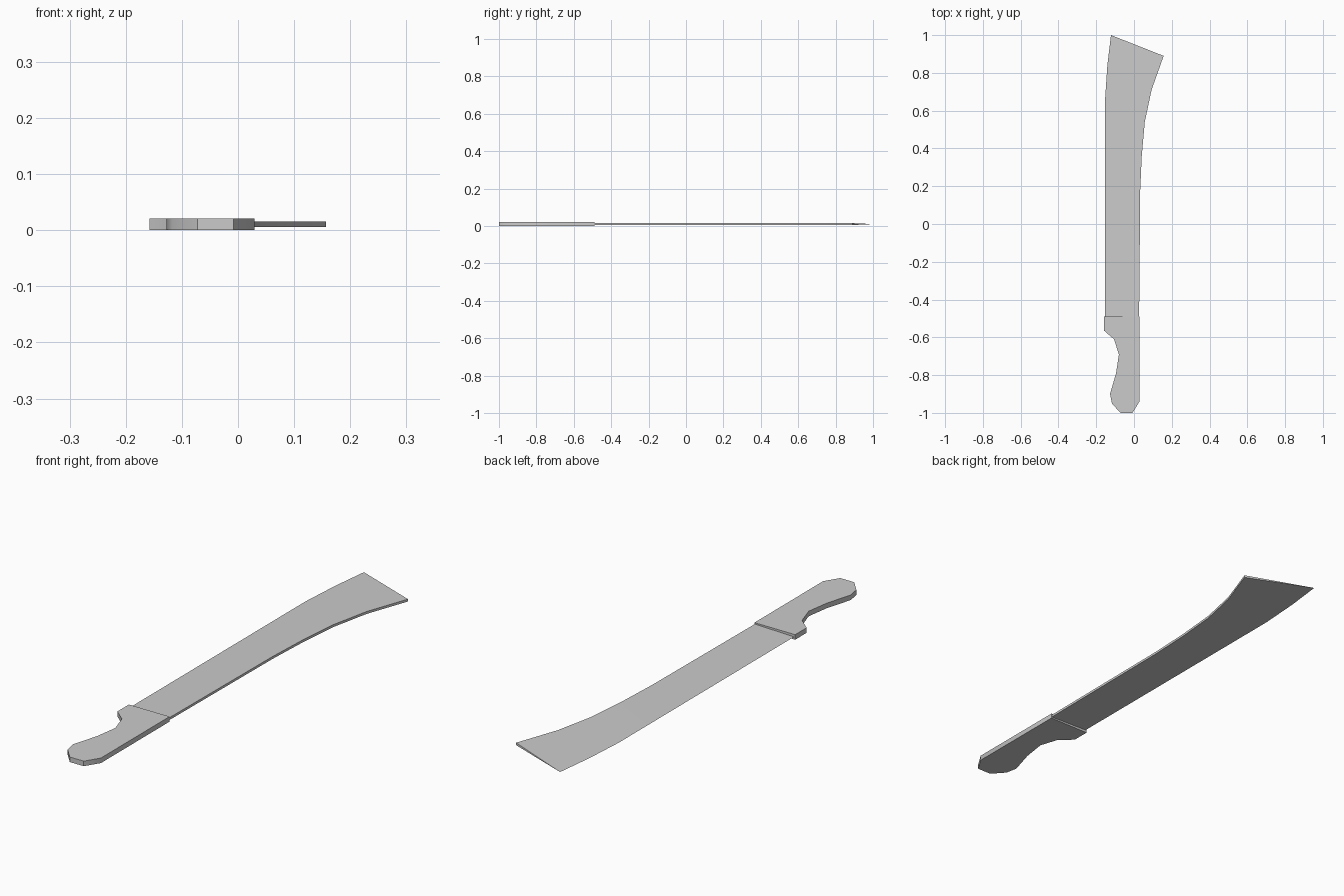
import bpy
import bmesh
import math

if "Cube" in bpy.data.objects:
    bpy.data.objects.remove(bpy.data.objects["Cube"], do_unlink=True)

HANDLE_TOP = 0.021
MID = HANDLE_TOP / 2
SPINE = 0.005  # half thickness of the blunt edge

grey = bpy.data.materials.new("plain grey")
grey.use_nodes = True
colour = (0.6, 0.6, 0.6, 1)
grey.diffuse_color = colour
grey.node_tree.nodes["Principled BSDF"].inputs["Base Color"].default_value = colour


def finish(bm, name):
    bmesh.ops.recalc_face_normals(bm, faces=bm.faces)
    mesh = bpy.data.meshes.new(name)
    bm.to_mesh(mesh)
    bm.free()
    mesh.materials.append(grey)
    obj = bpy.data.objects.new(name, mesh)
    bpy.context.collection.objects.link(obj)
    bpy.ops.object.select_all(action="DESELECT")
    obj.select_set(True)
    bpy.context.view_layer.objects.active = obj
    bpy.ops.object.shade_smooth_by_angle(angle=math.radians(40))


# Handle: flat outline with a finger hollow, extruded upwards
outline = [(-0.158, -0.49), (-0.158, -0.565), (-0.106, -0.61), (-0.08, -0.69),
           (-0.095, -0.79), (-0.127, -0.9), (-0.117, -0.95), (-0.072, -1),
           (-0.008, -1), (0.029, -0.94), (0.029, -0.49)]
bm = bmesh.new()
base = bm.faces.new([bm.verts.new((x, y, 0)) for x, y in outline])
raised = bmesh.ops.extrude_face_region(bm, geom=[base], use_keep_orig=True)["geom"]
bmesh.ops.translate(bm, vec=(0, 0, HANDLE_TOP),
                    verts=[v for v in raised if isinstance(v, bmesh.types.BMVert)])
finish(bm, "handle")

# Blade: wedge sections, sharp on the right and blunt on the left
sharp_edge = [(-0.153, -0.5), (-0.153, 0.18), (-0.153, 0.44),
              (-0.153, 0.66), (-0.141, 0.84), (-0.122, 1)]
blunt_edge = [(0.027, -0.5), (0.033, 0.18), (0.041, 0.36),
              (0.057, 0.54), (0.093, 0.71), (0.157, 0.89)]
bm = bmesh.new()
sections = []
for (sx, sy), (bx, by) in zip(sharp_edge, blunt_edge):
    sections.append([bm.verts.new(p) for p in (
        (sx, sy, MID), (bx, by, MID - SPINE), (bx, by, MID + SPINE))])
for a, b in zip(sections, sections[1:]):
    for i in range(3):
        j = (i + 1) % 3
        bm.faces.new((a[i], a[j], b[j], b[i]))
bm.faces.new(sections[0])
bm.faces.new(sections[-1])
finish(bm, "blade")
